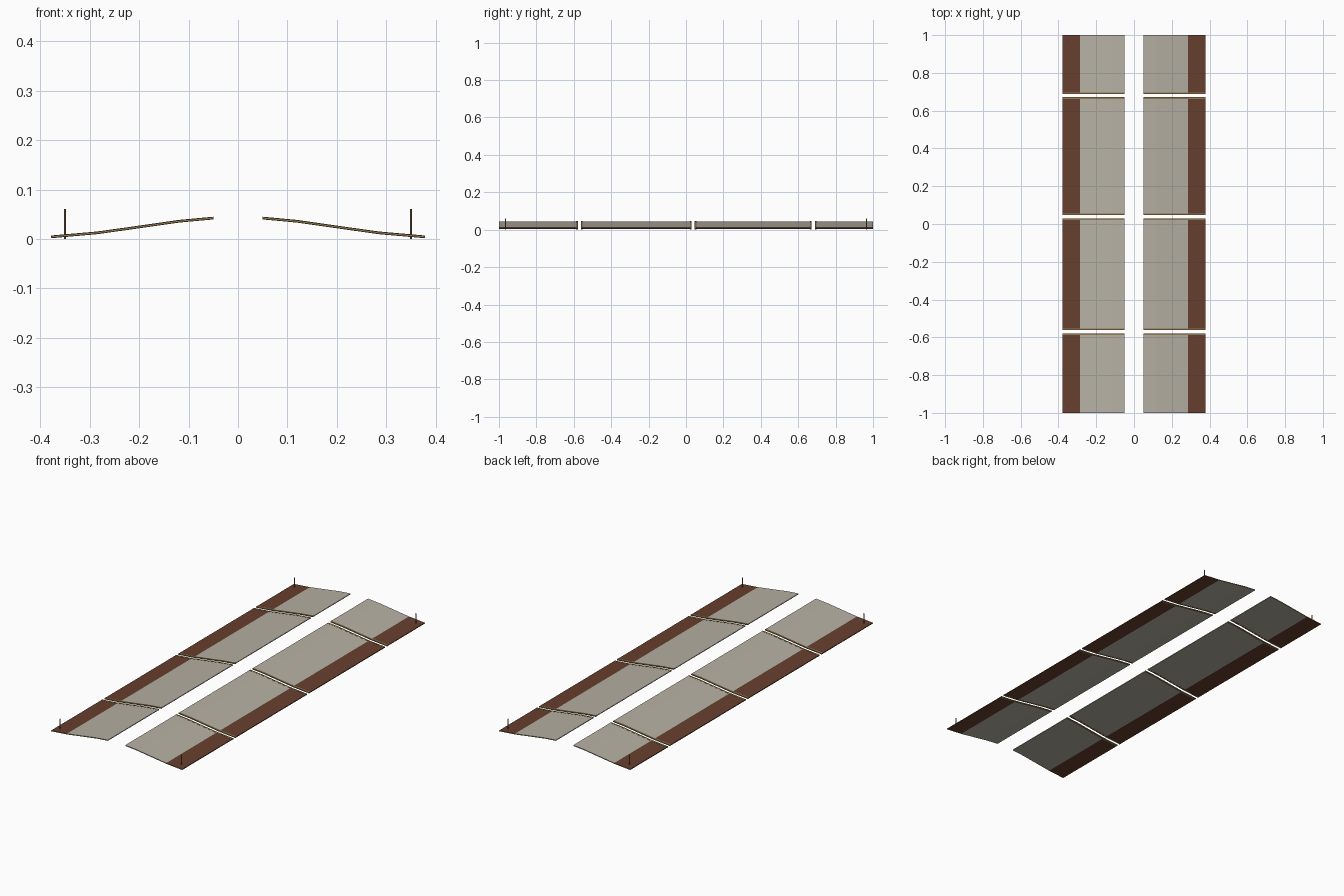
import bpy
import bmesh

if "Cube" in bpy.data.objects:
    bpy.data.objects.remove(bpy.data.objects["Cube"])


def material(name, rgb):
    m = bpy.data.materials.new(name)
    m.diffuse_color = (*rgb, 1.0)
    m.use_nodes = True
    m.node_tree.nodes["Principled BSDF"].inputs["Base Color"].default_value = m.diffuse_color
    return m


SHEET = material("pale_grey", (0.47, 0.44, 0.37))
BROWN = material("red_brown", (0.135, 0.05, 0.027))
TAN = material("tan_edge", (0.30, 0.20, 0.09))

# Half cross-section: distance from the centre line, mid height
PROFILE = [(0.05, 0.0425), (0.118, 0.0362), (0.20, 0.0245),
           (0.286, 0.0125), (0.378, 0.0045)]
BAND_X = 0.286


def sweep(name, side, y0, y1, thick, mats, paint):
    """Curved slab following the profile between y0 and y1."""
    bm = bmesh.new()
    rings = []
    for y in (y0, y1):
        top = [bm.verts.new((side * x, y, z + thick / 2)) for x, z in PROFILE]
        low = [bm.verts.new((side * x, y, z - thick / 2)) for x, z in PROFILE]
        rings.append((top, low))
    (t0, l0), (t1, l1) = rings
    for i in range(len(PROFILE) - 1):
        bm.faces.new((t0[i], t0[i + 1], t1[i + 1], t1[i]))
        bm.faces.new((l0[i], l1[i], l1[i + 1], l0[i + 1]))
        for t, l in rings:
            bm.faces.new((t[i], l[i], l[i + 1], t[i + 1]))
    for i in (0, -1):
        bm.faces.new((t0[i], t1[i], l1[i], l0[i]))
    bmesh.ops.recalc_face_normals(bm, faces=bm.faces)
    for f in bm.faces:
        f.material_index = paint(f)
    me = bpy.data.meshes.new(name)
    bm.to_mesh(me)
    bm.free()
    for m in mats:
        me.materials.append(m)
    ob = bpy.data.objects.new(name, me)
    bpy.context.collection.objects.link(ob)
    return ob


def panel_paint(f):
    # Tan cut ends, brown outer band, pale sheet elsewhere
    if abs(f.normal.y) > 0.9:
        return 2
    return 1 if abs(f.calc_center_median().x) > BAND_X else 0


SECTIONS = [(-1.0, -0.579), (-0.561, 0.029), (0.047, 0.671), (0.689, 1.0)]
STRIP = 0.008

for side, label in ((-1, "left"), (1, "right")):
    # Curved panels
    for n, (y0, y1) in enumerate(SECTIONS):
        sweep(f"{label}_panel_{n + 1}", side, y0, y1, 0.004,
              (SHEET, BROWN, TAN), panel_paint)
        # Edge strips beside the gaps
        if n > 0:
            sweep(f"{label}_front_strip_{n + 1}", side, y0 - 0.0005, y0 + STRIP,
                  0.0055, (TAN,), lambda f: 0)
        if n < len(SECTIONS) - 1:
            sweep(f"{label}_back_strip_{n + 1}", side, y1 - STRIP, y1 + 0.0005,
                  0.0055, (TAN,), lambda f: 0)
    # Corner pins
    for y, end in ((-0.965, "front"), (0.965, "back")):
        bpy.ops.mesh.primitive_cylinder_add(
            vertices=8, radius=0.002, depth=0.061,
            location=(side * 0.35, y, 0.0305))
        pin = bpy.context.object
        pin.name = f"{label}_{end}_pin"
        pin.data.materials.append(TAN)
